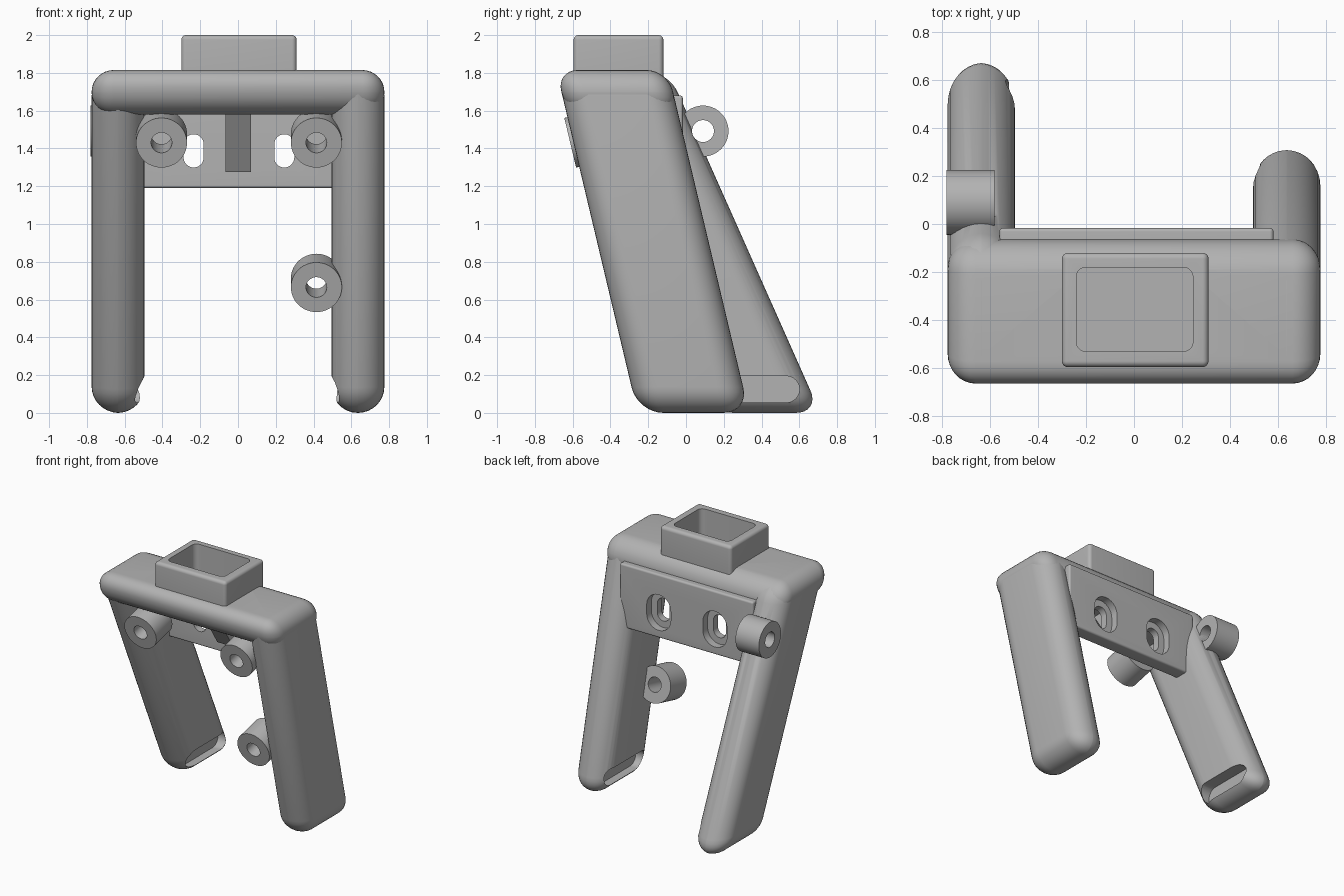
import bpy, bmesh, math
from mathutils import Vector, Matrix

if "Cube" in bpy.data.objects:
    bpy.data.objects.remove(bpy.data.objects["Cube"], do_unlink=True)

grey = bpy.data.materials.new("plain grey")
grey.use_nodes = True
grey.diffuse_color = (0.45, 0.45, 0.45, 1)
grey.node_tree.nodes["Principled BSDF"].inputs["Base Color"].default_value = grey.diffuse_color

TOP = 1.815            # height of the frame without the collar
FRONT, BACK = -0.687, -0.096
LEAN_LEFT, LEAN_RIGHT = 0.2375, 0.445


def finish(name, bm):
    bmesh.ops.recalc_face_normals(bm, faces=bm.faces[:])
    mesh = bpy.data.meshes.new(name)
    bm.to_mesh(mesh)
    bm.free()
    mesh.materials.append(grey)
    obj = bpy.data.objects.new(name, mesh)
    bpy.context.collection.objects.link(obj)
    return obj


def block(name, xs, ys, zs, radius, lean=0.0, upright_only=False):
    """Rounded box; its front and back lean backwards towards the bottom."""
    bm = bmesh.new()
    bmesh.ops.create_cube(bm, size=1)
    for v in bm.verts:
        x, y, z = (r[0] if c < 0 else r[1] for c, r in zip(v.co, (xs, ys, zs)))
        v.co = (x, y + lean * (TOP - z), z)
    edges = [e for e in bm.edges
             if not upright_only or abs(e.verts[0].co.z - e.verts[1].co.z) > 0.01]
    bmesh.ops.bevel(bm, geom=edges, offset=radius, segments=8, profile=0.5,
                    affect='EDGES', clamp_overlap=True)
    return finish(name, bm)


def prism(name, points, depth):
    """Extrude a closed outline along a vector."""
    bm = bmesh.new()
    face = bm.faces.new([bm.verts.new(p) for p in points])
    extruded = bmesh.ops.extrude_face_region(bm, geom=[face])["geom"]
    bmesh.ops.translate(bm, vec=depth,
                        verts=[g for g in extruded if isinstance(g, bmesh.types.BMVert)])
    return finish(name, bm)


def obround(name, center, long_axis, short_axis, half, radius, depth):
    """Long-hole cutter: two half circles joined by straight sides."""
    pts = []
    for i in range(32):
        a = math.pi * (i % 16) / 15 + (math.pi if i > 15 else 0)
        side = 1 if i < 16 else -1
        pts.append(Vector(center) + Vector(long_axis) * (side * (half - radius) + radius * math.sin(a))
                   + Vector(short_axis) * radius * math.cos(a))
    return prism(name, pts, depth)


def tube(name, start, axis, length, outer, inner):
    """Hollow cylinder with flat ends."""
    bm = bmesh.new()
    loop = [bm.verts.new(p) for p in ((inner, 0, 0), (outer, 0, 0),
                                      (outer, 0, length), (inner, 0, length))]
    edges = [bm.edges.new((loop[i], loop[(i + 1) % 4])) for i in range(4)]
    bmesh.ops.spin(bm, geom=loop + edges, cent=(0, 0, 0), axis=(0, 0, 1),
                   angle=math.tau, steps=48)
    bmesh.ops.remove_doubles(bm, verts=bm.verts[:], dist=0.0001)
    turn = Vector(axis).to_track_quat('Z', 'Y').to_matrix().to_4x4()
    bm.transform(Matrix.Translation(start) @ turn)
    return finish(name, bm)


def cut(obj, *cutters):
    for c in cutters:
        mod = obj.modifiers.new("cut", 'BOOLEAN')
        mod.operation = 'DIFFERENCE'
        mod.solver = 'EXACT'
        mod.object = c
        bpy.context.view_layer.objects.active = obj
        bpy.ops.object.modifier_apply(modifier=mod.name)


helpers = []
parts = []

# Legs, each with a long slot near the foot on the inner side
legs = {}
for side, name, lean in ((1, "left_leg", LEAN_LEFT), (-1, "right_leg", LEAN_RIGHT)):
    xs = sorted((side * 0.495, side * 0.775))
    leg = block(name, xs, (FRONT, BACK), (0, TOP), 0.138, lean)
    mid_y = (FRONT + BACK) / 2 + lean * (TOP - 0.125)
    slot = obround(name + "_slot_cutter", (side * 0.4, mid_y, 0.125),
                   (0, 1, 0), (0, 0, 1), 0.24, 0.07, (side * 0.19, 0, 0))
    cut(leg, slot)
    helpers.append(slot)
    legs[name] = leg
    parts.append(leg)

# Cross bar and hollow collar
bar = block("cross_bar", (-0.775, 0.775), (FRONT, BACK), (1.58, TOP), 0.115, LEAN_LEFT)
collar = block("collar", (-0.30, 0.31), (-0.595, -0.12), (1.72, 2.0), 0.025)
pocket = block("pocket_cutter", (-0.24, 0.245), (-0.53, -0.18), (1.70, 2.1), 0.04,
               upright_only=True)
cut(bar, pocket)
cut(collar, pocket)
helpers.append(pocket)
parts += [bar, collar]

# Back plate with two recessed long holes
plate = block("back_plate", (-0.56, 0.58), (-0.13, -0.017), (1.19, 1.68), 0.015)
for x in (-0.235, 0.245):
    hole = obround("hole_cutter", (x, -0.3, 1.387), (0, 0, 1), (1, 0, 0),
                   0.088, 0.053, (0, 0.4, 0))
    recess = obround("recess_cutter", (x, -0.075, 1.387), (0, 0, 1), (1, 0, 0),
                     0.138, 0.103, (0, 0.2, 0))
    cut(plate, hole, recess)
    helpers += [hole, recess]
parts.append(plate)

# Sloping rib between bar and plate
parts.append(prism("center_rib", [(-0.065, -0.12, 1.275), (-0.065, -0.12, 1.62),
                                  (-0.065, -0.38, 1.62), (-0.065, -0.16, 1.275)],
                   (0.135, 0, 0)))

# Front bosses, square to the leaning front
tilt = (0, 1, LEAN_LEFT)
for name, start in (("upper_left_boss", (0.415, -0.613, 1.43)),
                    ("upper_right_boss", (-0.405, -0.613, 1.43)),
                    ("lower_left_boss", (0.415, -0.405, 0.665))):
    parts.append(tube(name, start, tilt, 0.2, 0.135, 0.055))

# Sideways boss behind the right leg; its bore passes through the leg
parts.append(tube("side_boss", (-0.78, 0.09, 1.492), (1, 0, 0), 0.2, 0.135, 0.058))
bore = obround("bore_cutter", (-0.9, 0.09, 1.492), (0, 0, 1), (0, 1, 0),
               0.0581, 0.058, (0.6, 0, 0))
cut(legs["right_leg"], bore)
helpers.append(bore)

for h in helpers:
    bpy.data.objects.remove(h, do_unlink=True)

# Smooth shading with sharp edges kept
bpy.ops.object.select_all(action='DESELECT')
for p in parts:
    p.select_set(True)
bpy.context.view_layer.objects.active = parts[0]
bpy.ops.object.shade_smooth_by_angle(angle=math.radians(35))
